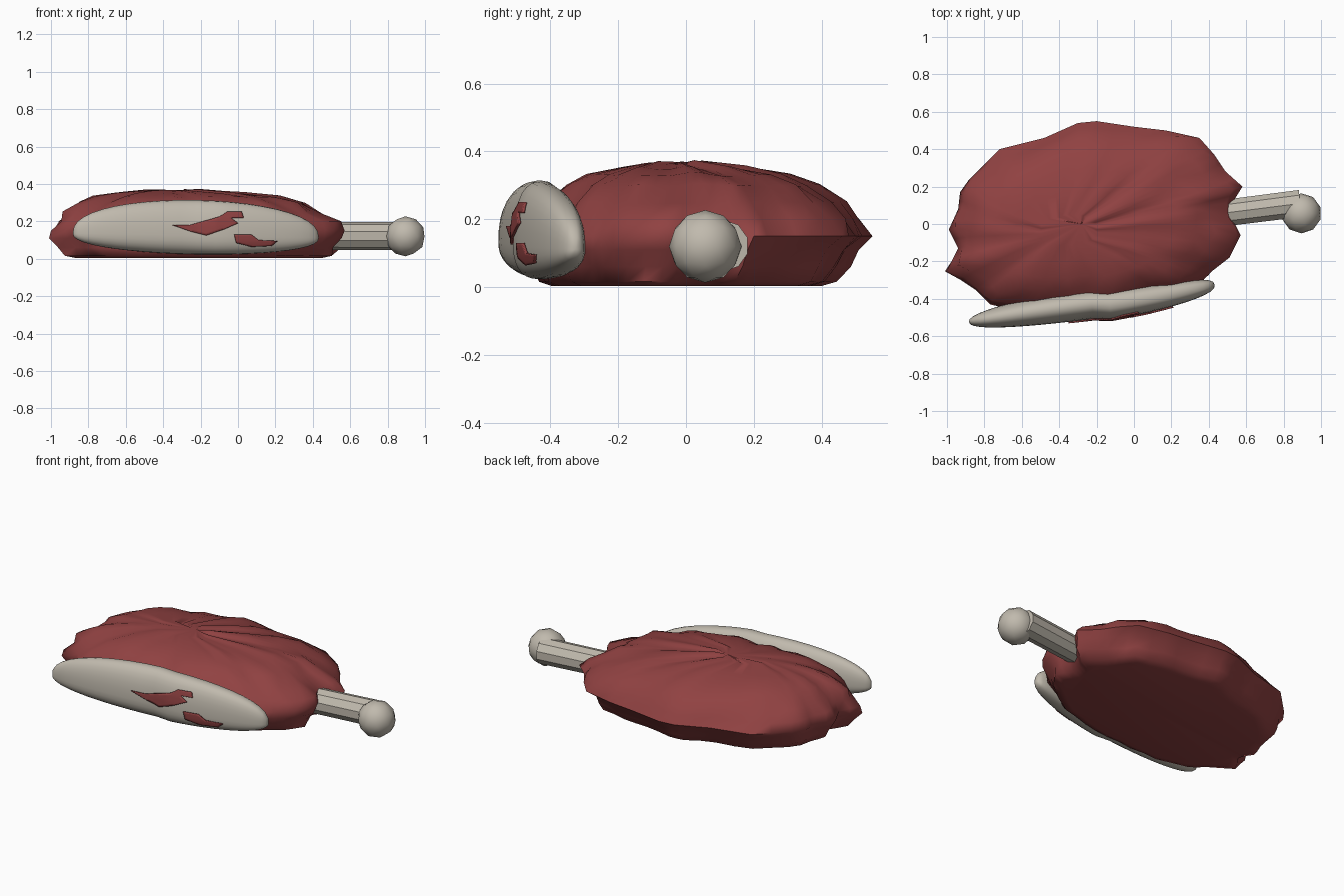
import bpy, bmesh, math
from mathutils import Vector, Matrix, noise
from mathutils.bvhtree import BVHTree

cube = bpy.data.objects.get("Cube")
if cube:
    bpy.data.objects.remove(cube, do_unlink=True)


def material(name, rgb):
    m = bpy.data.materials.new(name)
    m.use_nodes = True
    m.diffuse_color = (*rgb, 1)
    m.node_tree.nodes["Principled BSDF"].inputs["Base Color"].default_value = (*rgb, 1)
    return m


red = material("meat red", (0.28, 0.054, 0.054))
cream = material("bone cream", (0.53, 0.49, 0.42))


def finish(bm, name, mat, angle):
    bmesh.ops.recalc_face_normals(bm, faces=bm.faces)
    mesh = bpy.data.meshes.new(name)
    bm.to_mesh(mesh)
    bm.free()
    ob = bpy.data.objects.new(name, mesh)
    bpy.context.collection.objects.link(ob)
    mesh.materials.append(mat)
    bpy.ops.object.select_all(action='DESELECT')
    ob.select_set(True)
    bpy.context.view_layer.objects.active = ob
    bpy.ops.object.shade_smooth_by_angle(angle=math.radians(angle))
    return ob


# Meat slab: ragged outline stacked in rings, each with its own x and y scale
outline = [(.58, .2), (.49, .28), (.43, .37), (.35, .46), (.17, .5), (0, .52),
           (-.2, .55), (-.3, .54), (-.48, .46), (-.72, .4), (-.88, .24), (-.93, .17),
           (-.94, .08), (-.99, -.03), (-.94, -.13), (-1, -.25), (-.85, -.35),
           (-.77, -.43), (-.55, -.48), (-.35, -.48), (-.15, -.47), (.05, -.43),
           (.25, -.37), (.37, -.3), (.42, -.25), (.51, -.18), (.57, -.06), (.52, .04),
           (.53, .12)]
rings = [(.82, .76, .003), (.9, .84, .016), (.94, .89, .06), (.97, .94, .11),
         (1, 1, .15), (.96, .94, .2), (.88, .84, .25), (.76, .71, .3),
         (.63, .57, .33), (.44, .38, .35), (.2, .16, .364)]
centre = Vector((-.21, .02))
rim = []
for i, p in enumerate(outline):
    nxt = outline[(i + 1) % len(outline)]
    rim += [Vector(p), (Vector(p) + Vector(nxt)) / 2]

bm = bmesh.new()
loops = []
for sx, sy, z in rings:
    lift = max(0, z - .15) / .2
    sink = max(0, .15 - z) / .15
    loop = []
    for p in rim:
        d = p - centre
        # lumps fade toward the flat base and the widest ring
        n = noise.noise(Vector((p.x * 6, p.y * 6, z * 14)))
        amount = .08 * min(1, abs(z - .15) * 20) * (1 if z > .05 else .4)
        s = 1 + amount * n
        x = centre.x + d.x * sx * s - .16 * lift * (1 - sx)
        y = centre.y + d.y * sy * s - .06 * lift * (1 - sy) - .03 * sink
        loop.append(bm.verts.new((x, y, z + .015 * n * lift)))
    loops.append(loop)
for low, high in zip(loops, loops[1:]):
    for i in range(len(low)):
        j = (i + 1) % len(low)
        bm.faces.new((low[i], low[j], high[j], high[i]))
bm.faces.new(loops[0][::-1])
tip = bm.verts.new((-.28, 0, .368))
top = loops[-1]
for i in range(len(top)):
    bm.faces.new((top[i], top[(i + 1) % len(top)], tip))
finish(bm, "meat_slab", red, 60)

# Fat rind: domed above, flatter below, with a pointed and a blunt end
bm = bmesh.new()
bmesh.ops.create_uvsphere(bm, u_segments=28, v_segments=22, radius=1)
turn = Matrix.Rotation(math.radians(7.5), 4, 'Z')
for v in bm.verts:
    along, side, up = v.co.z, v.co.x, v.co.y
    boxy = .78 if along > 0 else .9
    side = math.copysign(abs(side) ** boxy, side)
    up = math.copysign(abs(up) ** .85, up)
    height = .19 if up > 0 else .1
    bow = .03 * (along * along - .4) * (1 if along > 0 else -.4)
    v.co = turn @ Vector((along * .665, side * .082 + bow, up * height - .012 * along))
    v.co += Vector((-.225, -.43, .124))
surface = BVHTree.FromBMesh(bm)
finish(bm, "fat_rind", cream, 60)


# Meat patches: thin sheets wrapped on the front of the rind
def patch(name, points):
    bm = bmesh.new()
    face = bm.faces.new([bm.verts.new((x, -1, z)) for x, z in points])
    face.normal_update()
    bmesh.ops.triangulate(bm, faces=[face])
    bmesh.ops.subdivide_edges(bm, edges=bm.edges[:], cuts=5, use_grid_fill=True)
    for v in bm.verts:
        hit = surface.ray_cast(v.co, Vector((0, 1, 0)))[0]
        if hit:
            v.co.y = hit.y - .006
    ob = finish(bm, name, red, 60)
    solid = ob.modifiers.new("thickness", 'SOLIDIFY')
    solid.thickness = .008
    solid.offset = 0


patch("upper_meat_patch", [(-.35, .18), (-.26, .18), (-.17, .205), (-.1, .225),
                           (-.06, .25), (.02, .25), (.03, .22), (-.04, .22), (0, .19),
                           (-.08, .155), (-.17, .125), (-.25, .145)])
patch("lower_meat_patch", [(-.02, .13), (.07, .13), (.11, .1), (.21, .095), (.18, .07),
                           (.07, .065), (-.01, .085)])

# Bone shaft and its rounded knob
start, end = Vector((.4, .048, .122)), Vector((.89, .11, .122))
axis = end - start
bm = bmesh.new()
bmesh.ops.create_cone(bm, cap_ends=True, segments=10, radius1=.074, radius2=.076,
                      depth=axis.length)
bm.transform(Matrix.Translation((start + end) / 2)
             @ axis.to_track_quat('Z', 'Y').to_matrix().to_4x4())
finish(bm, "bone_shaft", cream, 25)

bm = bmesh.new()
bmesh.ops.create_icosphere(bm, subdivisions=2, radius=.107)
bm.transform(Matrix.Translation((.895, .057, .12)))
finish(bm, "bone_knob", cream, 60)
